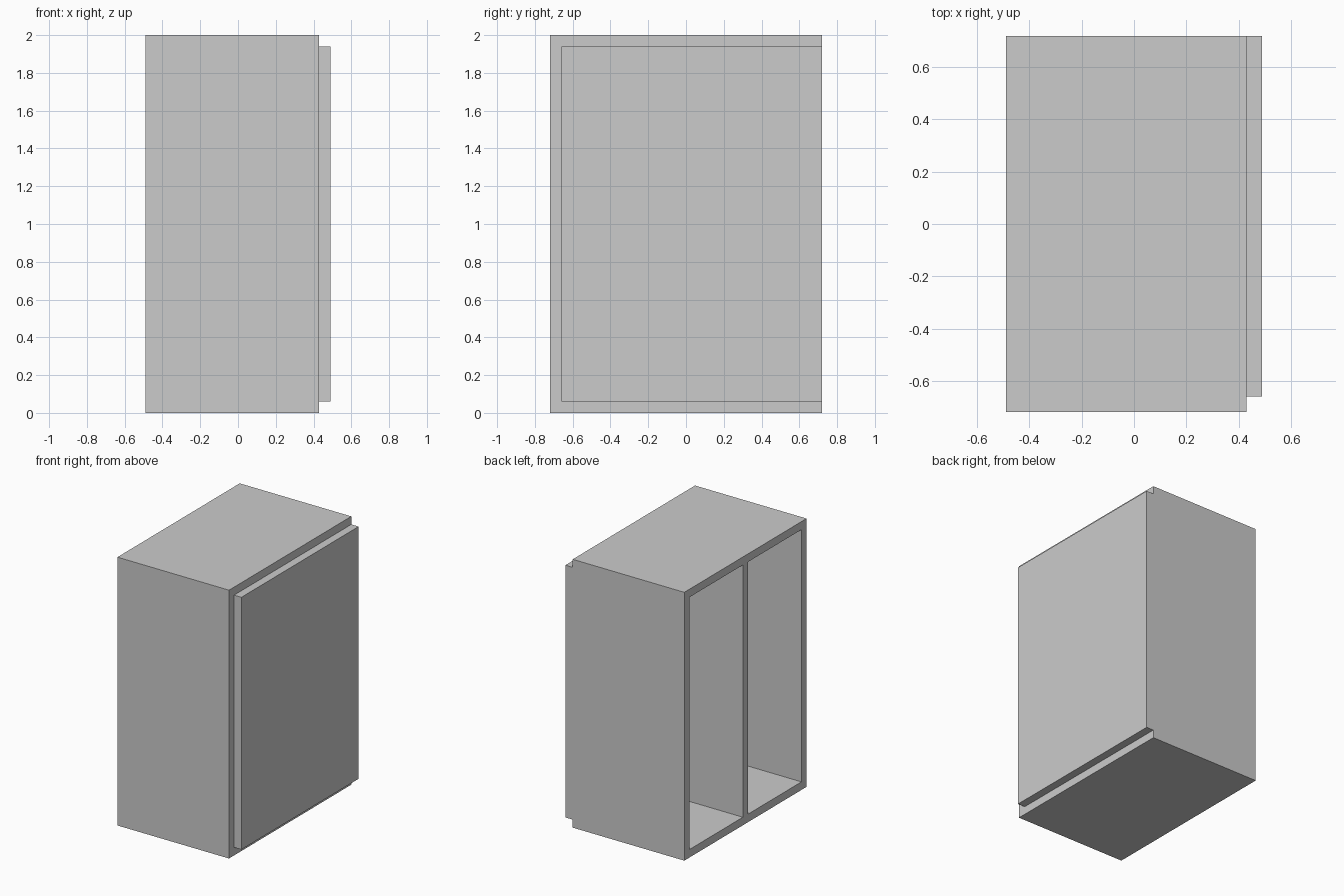
import bpy

if "Cube" in bpy.data.objects:
    bpy.data.objects.remove(bpy.data.objects["Cube"])

T = 0.06                      # board thickness
X0, X1 = -0.49, 0.43          # carcass depth (open face at X0)
Y, H = 0.72, 2.0              # half width, height


def board(name, x, y, z):
    """Box spanning the given (min, max) ranges."""
    bpy.ops.mesh.primitive_cube_add(
        size=1, location=[(a + b) / 2 for a, b in (x, y, z)])
    ob = bpy.context.object
    ob.name = name
    ob.scale = [b - a for a, b in (x, y, z)]
    bpy.ops.object.transform_apply(location=False, rotation=False, scale=True)
    return ob


# side walls
board("side_wall_front", (X0, X1), (-Y, -Y + T), (0, H))
board("side_wall_rear", (X0, X1), (Y - T, Y), (0, H))

# top and bottom boards between the walls
for name, z in (("bottom_board", 0), ("top_board", H - T)):
    board(name, (X0, X1), (-Y + T, Y - T), (z, z + T))

# upright divider
board("divider", (X0, X1), (-T / 2, T / 2), (T, H - T))

# back panel, closing the compartments and flush with the rear wall
board("back_panel", (X1, X1 + T), (-Y + T, Y), (T, H - T))
